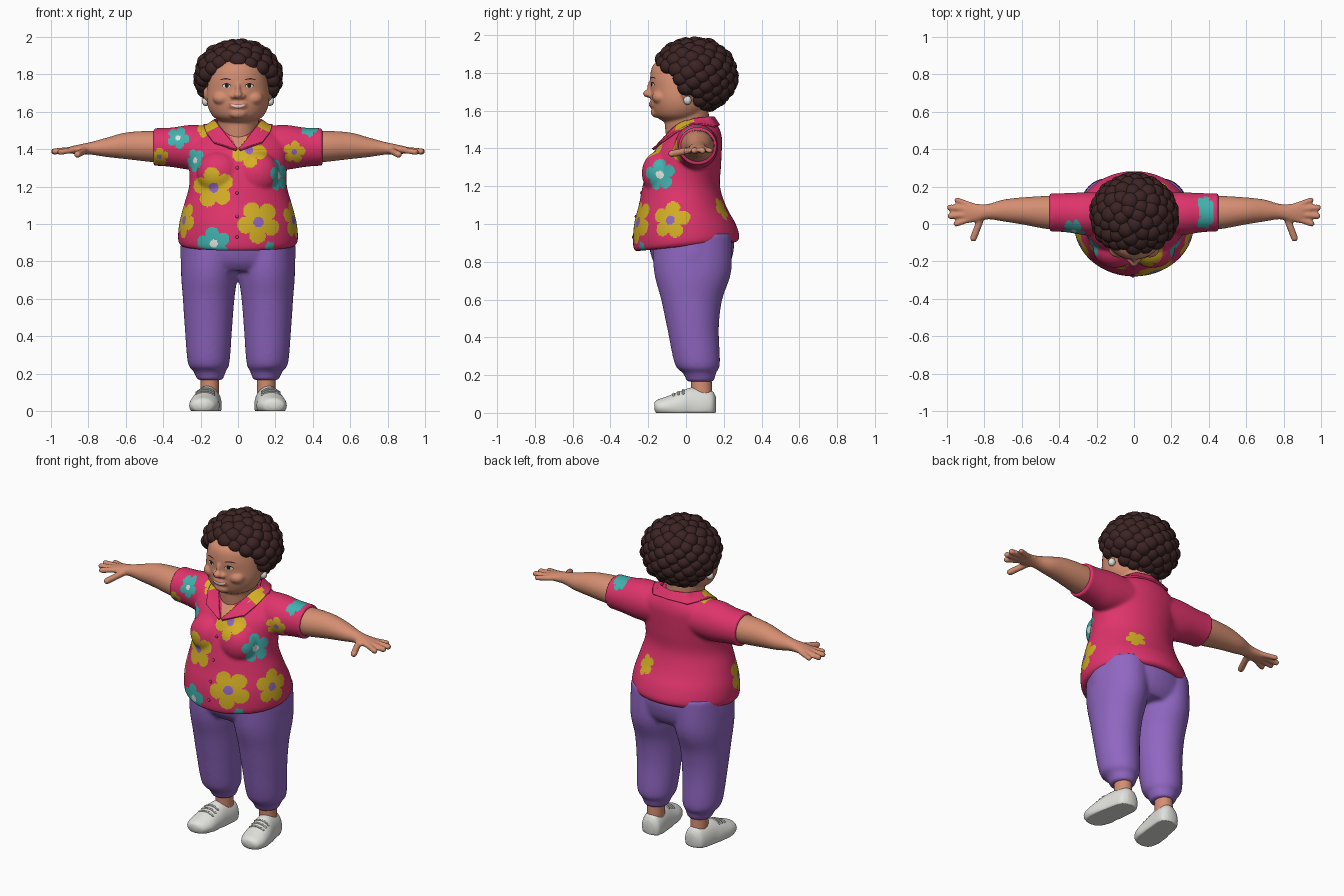
import bpy, bmesh, math, random
from mathutils import Vector, Matrix

random.seed(4)
if "Cube" in bpy.data.objects:
    bpy.data.objects.remove(bpy.data.objects["Cube"])


def material(name, *rgb):
    m = bpy.data.materials.new(name)
    m.use_nodes = True
    m.diffuse_color = (*rgb, 1)
    b = m.node_tree.nodes["Principled BSDF"]
    b.inputs["Base Color"].default_value = (*rgb, 1)
    b.inputs["Roughness"].default_value = 0.7
    return m


SKIN = material("skin", .66, .27, .165)
HAIR = material("dark_brown_hair", .045, .017, .017)
PINK = material("shirt_pink", .74, .034, .15)
YELLOW = material("flower_yellow", .66, .43, .018)
TEAL = material("flower_teal", .053, .44, .42)
PURPLE = material("trouser_purple", .28, .135, .54)
WHITE = material("off_white", .76, .77, .73)
DARK = material("eye_dark", .02, .01, .008)
LIPS = material("lip_rose", .5, .14, .1)


def loft(bm, rings, axis="Z", n=40, steps=5, floor=-9):
    """Rings (position, centre a, centre b, half a, half b) joined smoothly and capped."""
    k = [rings[0], *rings, rings[-1]]
    dense = []
    for i in range(1, len(k) - 2):
        for s in range(steps):
            t = s / steps
            dense.append([b + .5 * t * (c - a + t * (2 * a - 5 * b + 4 * c - d + t * (3 * b - a - 3 * c + d)))
                          for a, b, c, d in zip(k[i - 1], k[i], k[i + 1], k[i + 2])])
    dense.append(rings[-1])
    loops = []
    for p, a, b, ha, hb in dense:
        loop = []
        for j in range(n):
            w = math.tau * j / n
            u, v = a + ha * math.cos(w), b + hb * math.sin(w)
            co = {"Z": (u, v, p), "X": (p, u, v), "Y": (u, p, max(v, floor))}[axis]
            loop.append(bm.verts.new(co))
        loops.append(loop)
    for l, m in zip(loops, loops[1:]):
        for j in range(n):
            bm.faces.new((l[j], l[(j + 1) % n], m[(j + 1) % n], m[j]))
    bm.faces.new(loops[0])
    bm.faces.new(loops[-1])


def blob(bm, centre, radii, sub=3):
    m = Matrix.Translation(centre) @ Matrix.Diagonal((*radii, 1))
    bmesh.ops.create_icosphere(bm, subdivisions=sub, radius=1, matrix=m)


def bake(ob):
    """Replace an object by the mesh its modifiers give."""
    dg = bpy.context.evaluated_depsgraph_get()
    me = bpy.data.meshes.new_from_object(ob.evaluated_get(dg))
    name = ob.name
    bpy.data.objects.remove(ob)
    new = bpy.data.objects.new(name, me)
    bpy.context.collection.objects.link(new)
    me.polygons.foreach_set("use_smooth", [True] * len(me.polygons))
    bpy.context.view_layer.update()
    return new


def finish(name, bm, mats, voxel=0, smooth=0, mirror=False, wrap=None):
    bmesh.ops.recalc_face_normals(bm, faces=bm.faces)
    me = bpy.data.meshes.new(name)
    bm.to_mesh(me)
    bm.free()
    for m in mats:
        me.materials.append(m)
    ob = bpy.data.objects.new(name, me)
    bpy.context.collection.objects.link(ob)
    if voxel:
        r = ob.modifiers.new("fuse", "REMESH")
        r.mode, r.voxel_size = "VOXEL", voxel
        s = ob.modifiers.new("soften", "SMOOTH")
        s.factor, s.iterations = .5, smooth
    if mirror:
        ob.modifiers.new("mirror", "MIRROR")
    if wrap:
        w = ob.modifiers.new("rest", "SHRINKWRAP")
        w.target, w.wrap_mode, w.offset = wrap, "OUTSIDE", .008
        ob.modifiers.new("cloth", "SOLIDIFY").thickness = .012
    return bake(ob)


# Trousers: two gathered legs fused with the hips
bm = bmesh.new()
for s in (-1, 1):
    loft(bm, [(.165, s * .15, .075, .068, .072), (.19, s * .15, .075, .078, .08), (.215, s * .152, .07, .088, .09),
              (.26, s * .157, .06, .112, .12), (.45, s * .158, .037, .127, .137), (.6, s * .157, .03, .138, .162),
              (.75, s * .153, .035, .152, .205), (.95, s * .15, .03, .15, .21)])
loft(bm, [(.75, 0, .035, .27, .17), (.8, 0, .032, .305, .205), (.88, 0, .03, .308, .225), (.95, 0, .03, .3, .22)])
finish("trousers", bm, [PURPLE], .01, 12)

# Ankles and shoes
bm = bmesh.new()
loft(bm, [(.07, .152, .085, .05, .055), (.2, .15, .08, .05, .055)])
finish("ankles", bm, [SKIN], mirror=True)
bm = bmesh.new()
loft(bm, [(-.167, .19, .035, .03, .02), (-.15, .188, .03, .06, .04), (-.1, .182, .03, .079, .058),
          (-.03, .175, .03, .078, .085), (.03, .165, .03, .072, .104), (.1, .155, .03, .068, .1),
          (.14, .15, .035, .058, .08), (.158, .148, .045, .03, .04)], "Y", floor=0)
shoes = finish("shoes", bm, [WHITE], mirror=True)

# Shirt: torso, bust and sleeves fused
bm = bmesh.new()
loft(bm, [(.88, 0, 0, .3, .27), (.91, 0, .002, .32, .282), (1, 0, -.008, .315, .268), (1.1, 0, -.02, .29, .23),
          (1.2, 0, -.025, .262, .205), (1.3, 0, -.01, .262, .195), (1.4, 0, .015, .275, .175),
          (1.46, 0, .04, .255, .15), (1.51, 0, .05, .19, .125), (1.545, 0, .05, .13, .1)], n=64)
for v in bm.verts:
    v.co.z += .09 * v.co.y * min(1, max(0, (1.05 - v.co.z) / .15))
for s in (-1, 1):
    blob(bm, (s * .1, -.135, 1.27), (.12, .1, .12))
    loft(bm, [(s * .1, .06, 1.41, .11, .11), (s * .25, .055, 1.41, .115, .12), (s * .35, .06, 1.41, .106, .106),
              (s * .43, .062, 1.412, .102, .101), (s * .452, .062, 1.412, .106, .104)], "X")
shirt = finish("shirt", bm, [PINK, YELLOW, TEAL, PURPLE, WHITE, SKIN], .0065, 25)

# Printed flowers: centre x, y, z, facing angle, radius, petal and heart material index
FLOWERS = [(-.32, -.05, 1.46, 0, .06, 2, 4), (-.42, -.03, 1.36, 0, .05, 1, 3), (-.24, -.12, 1.34, -25, .065, 2, 4),
           (-.13, -.22, 1.195, 0, .11, 1, 3), (.06, -.17, 1.395, 0, .095, 1, 3), (.3, -.06, 1.385, 0, .06, 1, 3),
           (.23, -.15, 1.26, 45, .085, 2, 4), (.11, -.26, 1.01, 0, .115, 1, 3), (-.13, -.25, .895, 0, .09, 2, 4),
           (-.28, -.1, 1.02, -60, .095, 1, 3), (.29, -.08, 1.02, 65, .1, 1, 3), (.15, .2, 1.08, 150, .06, 1, 1),
           (.38, .04, 1.51, 0, .045, 2, 2), (-.17, -.02, 1.51, -10, .05, 1, 1), (.15, -.2, .88, 30, .03, 2, 2)]


def print_index(c):
    if c.y < 0 and c.z > 1.4 and abs(c.x) < .6 * (c.z - 1.4):
        return 5
    for x, y, z, deg, size, petal, heart in FLOWERS:
        a, d = math.radians(deg), c - Vector((x, y, z))
        u = d.x * math.cos(a) + d.y * math.sin(a)
        depth = d.x * math.sin(a) - d.y * math.cos(a)
        r = math.hypot(u, d.z)
        if abs(depth) < .11 and r < size:
            if r < .24 * size:
                return heart
            wave = abs(math.cos(2.5 * math.atan2(d.z, u) + x * 9))
            if r < size * (.55 + .45 * math.sqrt(wave)):
                return petal
    return 0


for p in shirt.data.polygons:
    p.material_index = print_index(p.center)

# Folded collar
inner = [(0, .15, 1.57), (.09, .125, 1.57), (.128, .04, 1.56), (.1, -.05, 1.52), (.05, -.12, 1.46), (.004, -.17, 1.405)]
outer = [(0, .18, 1.525), (.12, .16, 1.52), (.185, .05, 1.52), (.17, -.06, 1.49), (.13, -.13, 1.44), (.012, -.18, 1.4)]
bm = bmesh.new()
rows = [[bm.verts.new(Vector(a).lerp(Vector(b), t / 4)) for t in range(5)] for a, b in zip(inner, outer)]
for r, q in zip(rows, rows[1:]):
    for j in range(4):
        bm.faces.new((r[j], r[j + 1], q[j + 1], q[j]))
bmesh.ops.subdivide_edges(bm, edges=bm.edges, cuts=3, use_grid_fill=True)
collar = finish("collar", bm, [PINK, YELLOW], mirror=True, wrap=shirt)
for p in collar.data.polygons:
    spot = Vector((.14 if p.center.x > 0 else -.15, -.02, 1.53))
    p.material_index = int((p.center - spot).length < .055)

# Arms and hands
bm = bmesh.new()
loft(bm, [(.38, .06, 1.41, .09, .085), (.47, .062, 1.415, .088, .083), (.6, .07, 1.418, .072, .071),
          (.7, .072, 1.41, .058, .052), (.78, .066, 1.405, .041, .035), (.84, .06, 1.4, .048, .027),
          (.89, .062, 1.396, .056, .02), (.91, .062, 1.395, .04, .014)], "X")
for a, b, r in [((.87, .1, 1.395), (.945, .127, 1.388), .016), ((.89, .08, 1.396), (.983, .088, 1.388), .018),
                ((.89, .05, 1.396), (.98, .043, 1.388), .018), ((.88, .025, 1.396), (.95, .002, 1.385), .017),
                ((.815, .04, 1.395), (.858, -.075, 1.372), .02)]:
    for i in range(11):
        blob(bm, Vector(a).lerp(Vector(b), i / 10), [r] * 3, 2)
finish("arms_and_hands", bm, [SKIN], .007, 5, mirror=True)

# Head with neck, nose, cheeks, chin and ears
bm = bmesh.new()
loft(bm, [(1.42, 0, 0, .1, .1), (1.5, 0, .005, .105, .115), (1.62, 0, .0, .12, .12)])
loft(bm, [(1.54, 0, -.035, .08, .08), (1.57, 0, -.04, .128, .12), (1.61, 0, -.035, .155, .143),
          (1.66, 0, -.035, .167, .152), (1.72, 0, -.035, .165, .153), (1.78, 0, -.035, .156, .155),
          (1.84, 0, -.03, .138, .145), (1.89, 0, -.02, .09, .1)])
blob(bm, (0, -.195, 1.69), (.025, .034, .022))
blob(bm, (0, -.18, 1.72), (.016, .026, .045))
blob(bm, (0, -.155, 1.592), (.05, .032, .03))
blob(bm, (0, -.17, 1.635), (.055, .025, .025))
for s in (-1, 1):
    blob(bm, (s * .025, -.188, 1.683), (.017, .018, .014))
    blob(bm, (s * .085, -.135, 1.672), (.05, .045, .038))
    blob(bm, (s * .168, .0, 1.7), (.018, .03, .042))
head = finish("head", bm, [SKIN], .006, 8)


def on_front(ob, x, z, lift):
    hit, co, normal, _ = ob.ray_cast(Vector((x, -1, z)), Vector((0, 1, 0)))
    return co + normal * lift if hit else Vector((x, -.19, z))


def plate(name, mat, x, z, hx, hz, lift, bend=0):
    """Thin oval patch laid on the face, bent into a smile or arch."""
    bm = bmesh.new()
    loops = []
    for k in (.01, .35, .7, 1):
        loop = []
        for j in range(24):
            u, v = k * math.cos(math.tau * j / 24), k * math.sin(math.tau * j / 24)
            loop.append(bm.verts.new(on_front(head, x + hx * u, z + hz * v + bend * u * u, lift)))
        loops.append(loop)
    bm.faces.new(loops[0])
    for l, m in zip(loops, loops[1:]):
        for j in range(24):
            bm.faces.new((l[j], l[(j + 1) % 24], m[(j + 1) % 24], m[j]))
    finish(name, bm, [mat])


# Eyes, brows and smile
for side, s in (("right", -1), ("left", 1)):
    plate(side + "_lash", DARK, s * .061, 1.741, .025, .012, .001, -.003)
    plate(side + "_eye_white", WHITE, s * .061, 1.738, .022, .0095, .002, -.001)
    plate(side + "_iris", DARK, s * .059, 1.739, .0105, .0105, .003)
    plate(side + "_brow", HAIR, s * .065, 1.776, .03, .0035, .0015, -.006)
plate("lips", LIPS, 0, 1.628, .052, .0125, .0015, .014)
plate("teeth", WHITE, 0, 1.63, .04, .006, .0028, .009)

# Earrings and buttons
bm = bmesh.new()
for s in (-1, 1):
    blob(bm, (s * .172, .008, 1.655), (.021, .021, .024))
finish("earrings", bm, [WHITE])
bm = bmesh.new()
for z in (1.3, 1.165, 1.04, .93):
    blob(bm, on_front(shirt, -.005, z, .001), (.009, .005, .009), 2)
finish("shirt_buttons", bm, [PINK])

# Shoe laces
bm = bmesh.new()
for y in (-.065, -.04, -.015):
    for i in range(13):
        x = .13 + .09 * i / 12
        hit, co, _, _ = shoes.ray_cast(Vector((x, y, 1)), Vector((0, 0, -1)))
        for s in (-1, 1):
            blob(bm, (s * co.x, co.y, co.z), (.008, .007, .006), 1)
finish("shoe_laces", bm, [WHITE])

# Curly hair: an even scatter of curls round a core, left open for the face
bm = bmesh.new()
blob(bm, (0, .075, 1.79), (.185, .17, .172), 4)
COUNT = 150
for i in range(COUNT):
    h = 1 - 2 * (i + .5) / COUNT
    w, r = i * math.pi * (3 - math.sqrt(5)), math.sqrt(1 - h * h)
    c = Vector((.195 * r * math.cos(w), .045 + .187 * r * math.sin(w), 1.785 + .168 * h))
    if c.y > .05 or c.z > 1.66 + 1.1 * (.05 - c.y):
        size = random.uniform(.042, .051)
        blob(bm, c, (size, size, size * .92))
finish("curly_hair", bm, [HAIR])
